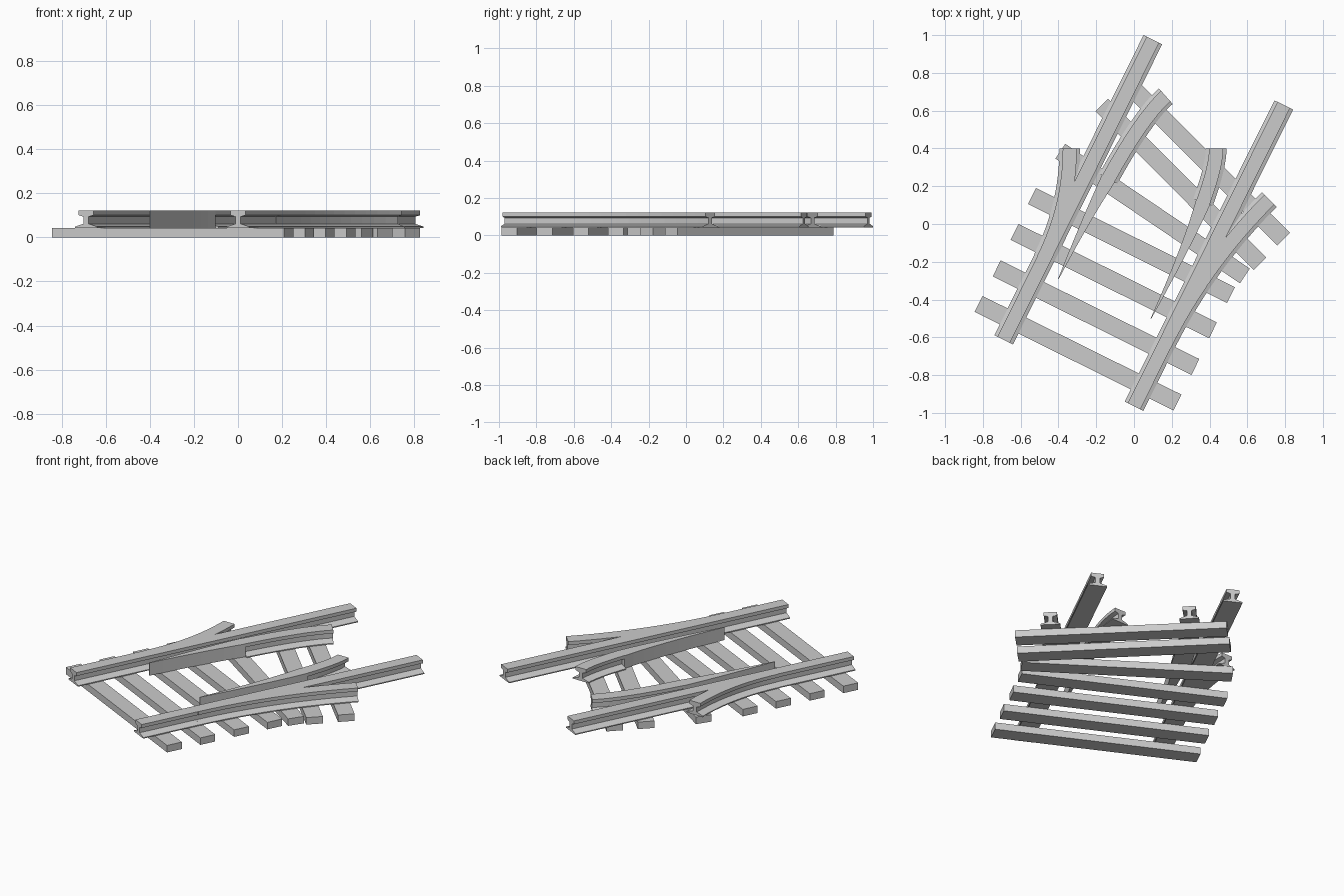
import bpy
from mathutils import Vector

if "Cube" in bpy.data.objects:
    bpy.data.objects.remove(bpy.data.objects["Cube"])

Z0, Z1 = 0.043, 0.122                      # rail foot and rail top heights
HALF = [(0.055, Z0), (0.055, 0.049), (0.013, 0.062), (0.013, 0.094),
        (0.037, 0.101), (0.037, Z1)]
RAIL = HALF + [(-x, z) for x, z in reversed(HALF)]


def bezier(a, c, b, t0=0.0, t1=1.0, n=12):
    a, c, b = Vector(a), Vector(c), Vector(b)
    ts = [t0 + (t1 - t0) * i / n for i in range(n + 1)]
    return [((1-t)**2 * a + 2*t*(1-t) * c + t*t * b,
             ((1-t) * (c - a) + t * (b - c)).normalized()) for t in ts]


def sweep(name, path, section):
    """Loft section(i) -> [(offset, z)] along a list of (point, tangent)."""
    verts, faces = [], []
    for i, (p, d) in enumerate(path):
        verts += [(p.x + d.y * o, p.y - d.x * o, z) for o, z in section(i)]
    m, k = len(section(0)), len(path)
    for i in range(k - 1):
        for j in range(m):
            j2 = (j + 1) % m
            faces.append((i*m + j, i*m + j2, (i+1)*m + j2, (i+1)*m + j))
    faces.append(tuple(reversed(range(m))))
    faces.append(tuple(range((k-1)*m, k*m)))
    me = bpy.data.meshes.new(name)
    me.from_pydata(verts, [], faces)
    # make normals consistent
    import bmesh
    bm = bmesh.new()
    bm.from_mesh(me)
    bmesh.ops.recalc_face_normals(bm, faces=bm.faces)
    bm.to_mesh(me)
    bm.free()
    ob = bpy.data.objects.new(name, me)
    bpy.context.collection.objects.link(ob)
    return ob


def straight(a, b):
    a, b = Vector(a), Vector(b)
    d = (b - a).normalized()
    return [(a, d), (b, d)]


def blade(name, a, c, b, split, n=8):
    # pointed full-height tongue, then normal rail section
    def wedge(i):
        w = 0.002 + 0.037 * i / n
        return [(w, Z0), (w, Z1), (-w, Z1), (-w, Z0)]
    sweep(name + "_tongue", bezier(a, c, b, 0, split, n), wedge)
    sweep(name + "_rail", bezier(a, c, b, split, 1, n), lambda i: RAIL)


# straight stock rails
sweep("left_stock_rail", straight((-0.69, -0.613), (0.10, 0.976)), lambda i: RAIL)
sweep("right_stock_rail", straight((0.0, -0.965), (0.793, 0.63)), lambda i: RAIL)

# diverging outer rails
sweep("left_branch_outer_rail",
      bezier((-0.48, -0.185), (-0.34, 0.09), (-0.34, 0.40)), lambda i: RAIL)
sweep("right_branch_outer_rail",
      bezier((0.16, -0.645), (0.375, -0.212), (0.717, 0.13)), lambda i: RAIL)

# pointed inner rails
blade("right_branch_inner", (-0.40, -0.29), (-0.04, 0.49), (0.168, 0.677), 0.4)
blade("left_branch_inner", (0.09, -0.50), (0.435, 0.19), (0.435, 0.40), 0.55)

# sleepers fanning towards the right branch
SLEEPERS = [((-0.823, -0.423), (0.23, -0.945)), ((-0.727, -0.235), (0.325, -0.757)),
            ((-0.632, -0.042), (0.418, -0.563)), ((-0.54, 0.148), (0.513, -0.376)),
            ((-0.39, 0.385), (0.587, -0.275)), ((-0.17, 0.63), (0.667, -0.21)),
            ((-0.045, 0.755), (0.792, -0.08))]
for n, (a, b) in enumerate(SLEEPERS):
    sweep(f"sleeper_{n + 1}", straight(a, b),
          lambda i: [(0.047, 0), (0.047, Z0), (-0.047, Z0), (-0.047, 0)])
